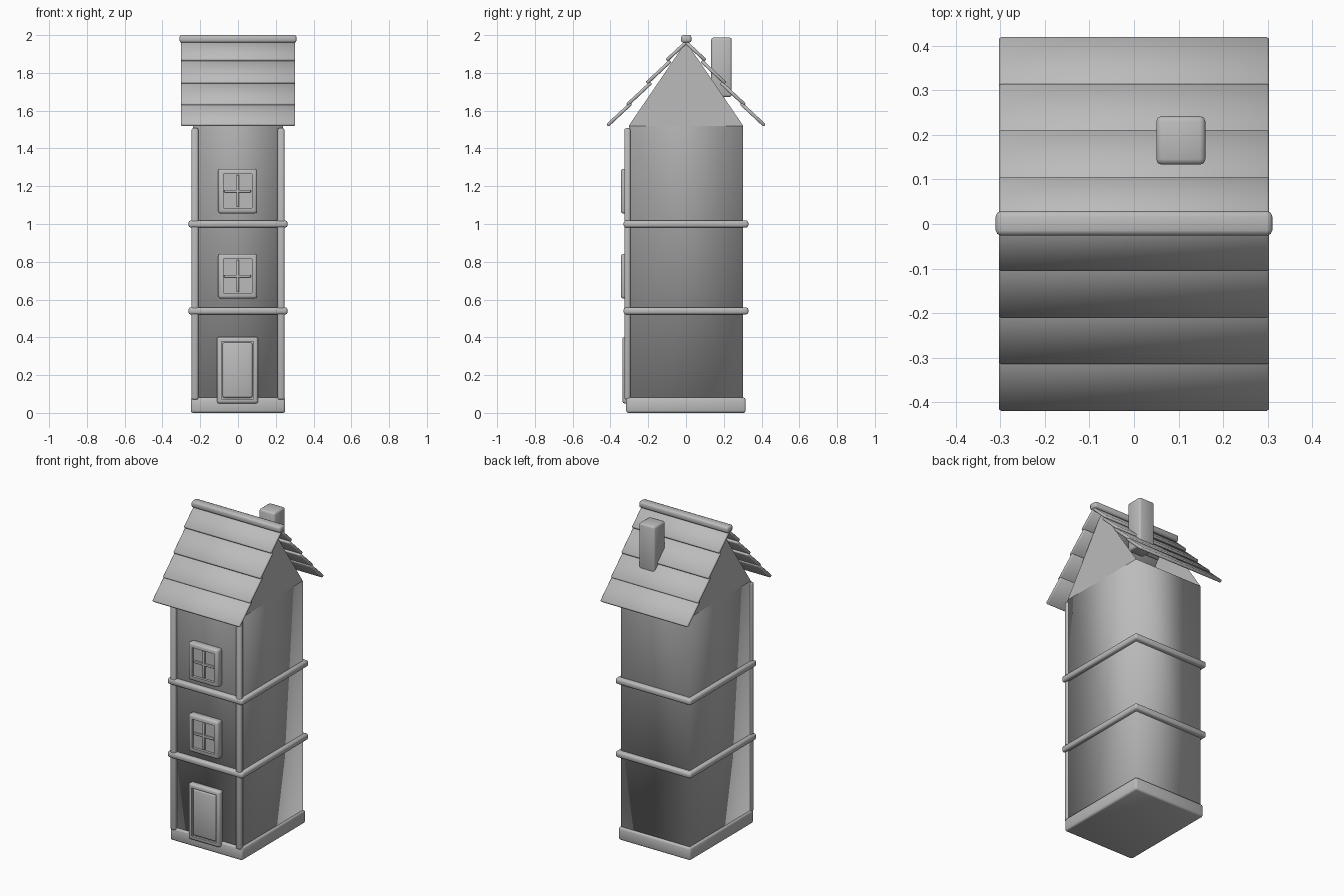
import bpy
import bmesh
import math
from mathutils import Matrix, Vector

old = bpy.data.objects.get("Cube")
if old:
    bpy.data.objects.remove(old, do_unlink=True)

COLOUR = (0.5, 0.5, 0.5, 1)
grey = bpy.data.materials.new("plain grey")
grey.use_nodes = True
grey.diffuse_color = COLOUR
grey.node_tree.nodes["Principled BSDF"].inputs["Base Color"].default_value = COLOUR


def finish(name, bm, sharp_above=50):
    mesh = bpy.data.meshes.new(name)
    bm.to_mesh(mesh)
    bm.free()
    mesh.materials.append(grey)
    mesh.shade_smooth()
    mesh.set_sharp_from_angle(angle=math.radians(sharp_above))
    obj = bpy.data.objects.new(name, mesh)
    bpy.context.collection.objects.link(obj)
    return obj


def box_bm(lo, hi, round_by=0, segments=2):
    lo, hi = Vector(lo), Vector(hi)
    bm = bmesh.new()
    bmesh.ops.create_cube(bm, size=1, matrix=Matrix.Translation((lo + hi) / 2)
                          @ Matrix.Diagonal((*(hi - lo), 1)))
    if round_by:
        bmesh.ops.bevel(bm, geom=bm.edges[:], offset=round_by, segments=segments,
                        profile=0.5, affect='EDGES', clamp_overlap=True)
    bm.normal_update()
    return bm


def box(name, lo, hi, round_by=0.01, segments=2):
    return finish(name, box_bm(lo, hi, round_by, segments))


def framed_panel(name, lo, hi, border, depth):
    """Rounded block whose front face is sunk inside a border."""
    bm = box_bm(lo, hi, 0.012)
    front = min(bm.faces, key=lambda f: f.calc_center_median().y)
    bmesh.ops.inset_region(bm, faces=[front], thickness=border)
    inner = bmesh.ops.extrude_discrete_faces(bm, faces=[front])["faces"][0]
    bmesh.ops.translate(bm, verts=inner.verts, vec=(0, depth, 0))
    bm.normal_update()
    return finish(name, bm)


# Tower walls: softly shaded shaft, open under the roof
W, D, EAVES, APEX = 0.238, 0.303, 1.52, 1.965
bm = box_bm((-W, -D, 0.04), (W, D, EAVES))
top = max(bm.faces, key=lambda f: f.normal.z)
bmesh.ops.delete(bm, geom=[top], context='FACES_ONLY')
finish("tower_walls", bm, 180)

# Triangular gables
for name, s in (("left", 1), ("right", -1)):
    bm = bmesh.new()
    bm.faces.new([bm.verts.new((s * W, s * y, z))
                  for y, z in ((-D, EAVES), (D, EAVES), (0, APEX))])
    finish(name + "_gable", bm)

# Plinth and the mouldings between storeys
box("base_plinth", (-0.25, -0.317, 0), (0.25, 0.316, 0.081), 0.012)
for name, z in (("lower", 0.54), ("upper", 1.0)):
    box(name + "_storey_band", (-0.262, -0.33, z - 0.019), (0.262, 0.33, z + 0.019), 0.012)

# Front corner posts
for name, s in (("left", 1), ("right", -1)):
    x = s * 0.228
    box(name + "_corner_post", (x - 0.018, -0.326, 0.07), (x + 0.018, -0.294, 1.508), 0.01)

# Windows with crossed glazing bars
for name, z in (("lower", 0.724), ("upper", 1.174)):
    framed_panel(name + "_window_frame", (-0.105, -0.345, z - 0.118),
                 (0.101, -0.295, z + 0.118), 0.022, 0.016)
    box(name + "_window_upright", (-0.009, -0.34, z - 0.085), (0.005, -0.322, z + 0.085), 0.003)
    box(name + "_window_crossbar", (-0.073, -0.34, z - 0.007), (0.068, -0.322, z + 0.007), 0.003)

# Door in its surround
framed_panel("door_surround", (-0.112, -0.337, 0.05), (0.107, -0.295, 0.402), 0.018, 0.014)
box("door", (-0.082, -0.333, 0.08), (0.077, -0.305, 0.372), 0.01)

# Overlapping roof boards, in four courses on each slope
PITCH = math.radians(43)
courses = ((0.41, 1.515, 0.172), (0.305, 1.624, 0.172),
           (0.202, 1.739, 0.172), (0.097, 1.859, 0.145))
for side, facing in (("front", math.pi), ("back", 0)):
    for n, (y, z, length) in enumerate(courses, 1):
        board = box(f"{side}_roof_board_{n}", (-0.303, -length, 0), (0.303, 0, 0.018), 0.005, 1)
        board.matrix_world = (Matrix.Rotation(facing, 4, 'Z') @ Matrix.Translation((0, y, z))
                              @ Matrix.Rotation(-PITCH, 4, 'X'))

# Ridge and chimney
box("roof_ridge", (-0.31, -0.026, 1.96), (0.31, 0.029, 2.0), 0.012)
box("chimney", (0.05, 0.133, 1.672), (0.16, 0.242, 1.987), 0.012)
